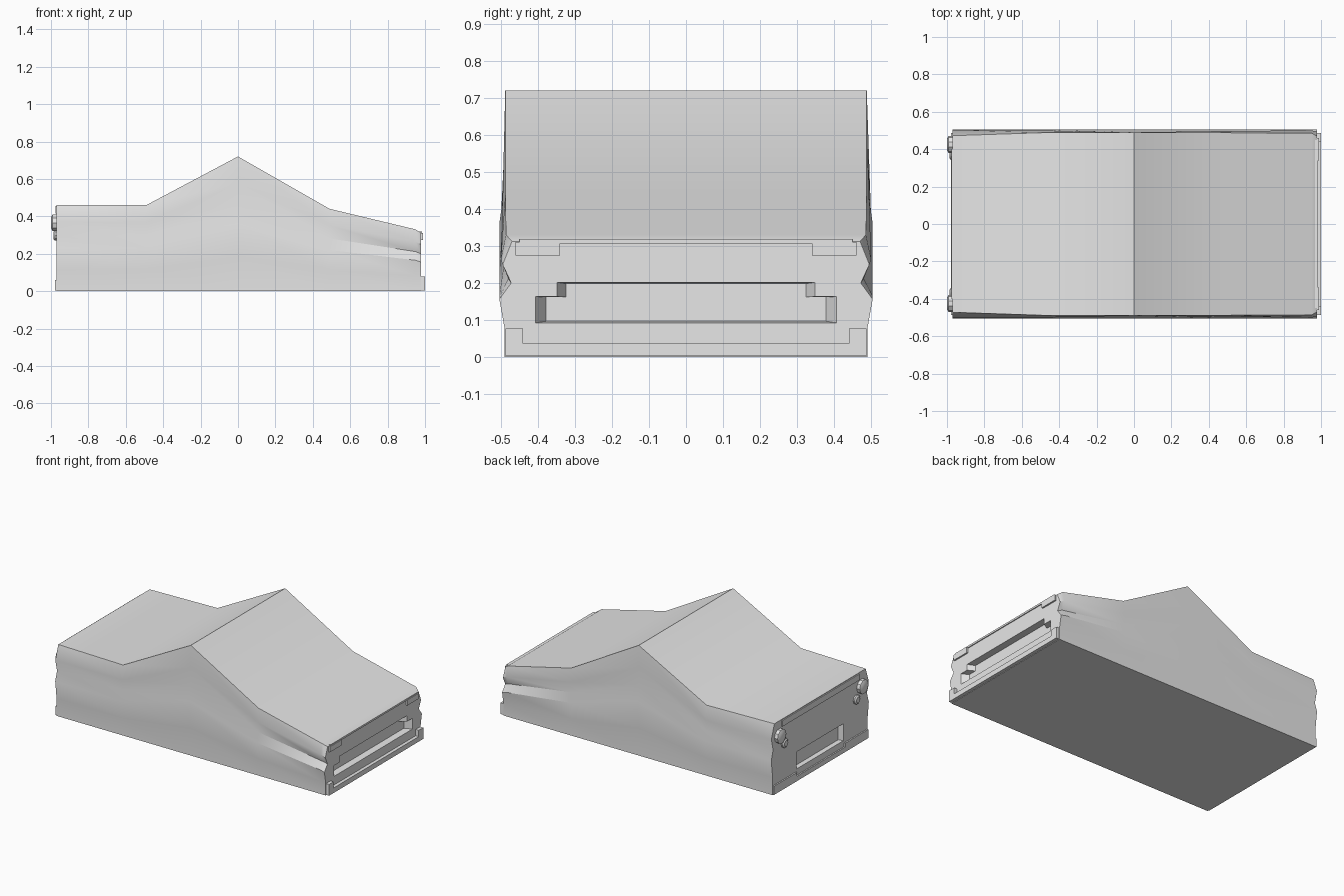
import bpy, bmesh, math

if "Cube" in bpy.data.objects:
    bpy.data.objects.remove(bpy.data.objects["Cube"])

grey = bpy.data.materials.new("plain_grey")
grey.diffuse_color = (0.8, 0.8, 0.8, 1)
grey.use_nodes = True
grey.node_tree.nodes["Principled BSDF"].inputs["Base Color"].default_value = grey.diffuse_color


def finish(name, bm, angle=28):
    bmesh.ops.recalc_face_normals(bm, faces=bm.faces[:])
    me = bpy.data.meshes.new(name)
    bm.to_mesh(me)
    bm.free()
    me.materials.append(grey)
    me.shade_smooth()
    me.set_sharp_from_angle(angle=math.radians(angle))
    ob = bpy.data.objects.new(name, me)
    bpy.context.collection.objects.link(ob)
    return ob


def loft(name, rings, angle=28):
    """Bridge closed rings of points and cap both ends."""
    bm = bmesh.new()
    vs = [[bm.verts.new(p) for p in r] for r in rings]
    n = len(vs[0])
    for a, b in zip(vs, vs[1:]):
        for i in range(n):
            j = (i + 1) % n
            bm.faces.new((a[i], a[j], b[j], b[i]))
    bm.faces.new(vs[0])
    bm.faces.new(vs[-1])
    return finish(name, bm, angle)


def prism(name, half, x0, x1, inset=1.0):
    """Extrude a (y, z) outline, mirrored in y, along x."""
    pts = half + [(-y, z) for y, z in reversed(half)]
    zc = sum(z for _, z in pts) / len(pts)
    return loft(name, [[(x0, y, z) for y, z in pts],
                       [(x1, y * inset, zc + (z - zc) * inset) for y, z in pts]])


def block(name, x0, x1, y0, y1, z0, z1):
    return loft(name, [[(x, y0, z0), (x, y1, z0), (x, y1, z1), (x, y0, z1)] for x in (x0, x1)])


def cut(ob, cutter):
    m = ob.modifiers.new("recess", 'BOOLEAN')
    m.object = cutter
    m.solver = 'EXACT'
    bpy.context.view_layer.objects.active = ob
    bpy.ops.object.modifier_apply(modifier=m.name)
    bpy.data.objects.remove(cutter)


# Body: stations of (x, height, width at shoulder, width at groove, width at top)
stations = [(-0.97, 0.46, 0.503, 0.485, 0.472), (-0.49, 0.46, 0.500, 0.487, 0.488),
            (0.0, 0.72, 0.490, 0.490, 0.488), (0.49, 0.44, 0.497, 0.487, 0.488),
            (0.95, 0.33, 0.500, 0.480, 0.486), (0.978, 0.312, 0.495, 0.472, 0.470)]
rings = []
for x, h, shoulder, groove, top in stations:
    half = [(0.49, 0), (0.49, 0.25), (0.504, 0.5), (groove, 0.64), (shoulder, 0.8), (top, 1)]
    rings.append([(x, y, f * h) for y, f in half] + [(x, -y, f * h) for y, f in reversed(half)])
body = loft("body", rings)

# Grille opening and rear plate recess
cut(body, prism("grille_cutter", [(0.42, 0.09), (0.42, 0.163), (0.36, 0.163), (0.36, 0.203)],
                1.0, 0.935, 0.9))
cut(body, prism("plate_cutter", [(0.25, 0.075), (0.25, 0.19)], -0.99, -0.94, 0.92))
body.data.set_sharp_from_angle(angle=math.radians(28))

# Front bumper with raised ends, hood lip and rear bumper with raised ends
prism("front_bumper", [(0.487, 0.003), (0.487, 0.077), (0.44, 0.077), (0.44, 0.036)], 0.96, 1.0)
block("hood_lip", 0.96, 0.984, -0.45, 0.45, 0.306, 0.318)
prism("rear_bumper", [(0.487, 0.003), (0.487, 0.06), (0.25, 0.06), (0.25, 0.035)], -0.95, -0.979)

# Rear lid lip
prism("rear_lid_lip", [(0.40, 0.415), (0.40, 0.455)], -0.95, -0.977)


def lamp(name, y, z, r, tip):
    """Round tail lamp with a bevelled face."""
    prof = [(-0.95, r), (tip + 0.008, r), (tip, r * 0.65)]
    loft(name, [[(x, y + q * math.cos(i * math.tau / 10), z + q * math.sin(i * math.tau / 10))
                 for i in range(10)] for x, q in prof])


# Lamps, both sides
for s, side in ((1, "left"), (-1, "right")):
    block("headlight_" + side, 0.96, 0.988, s * 0.34, s * 0.46, 0.274, 0.31)
    lamp("tail_lamp_" + side, s * 0.425, 0.365, 0.046, -1.0)
    lamp("reverse_lamp_" + side, s * 0.372, 0.298, 0.03, -0.987)
